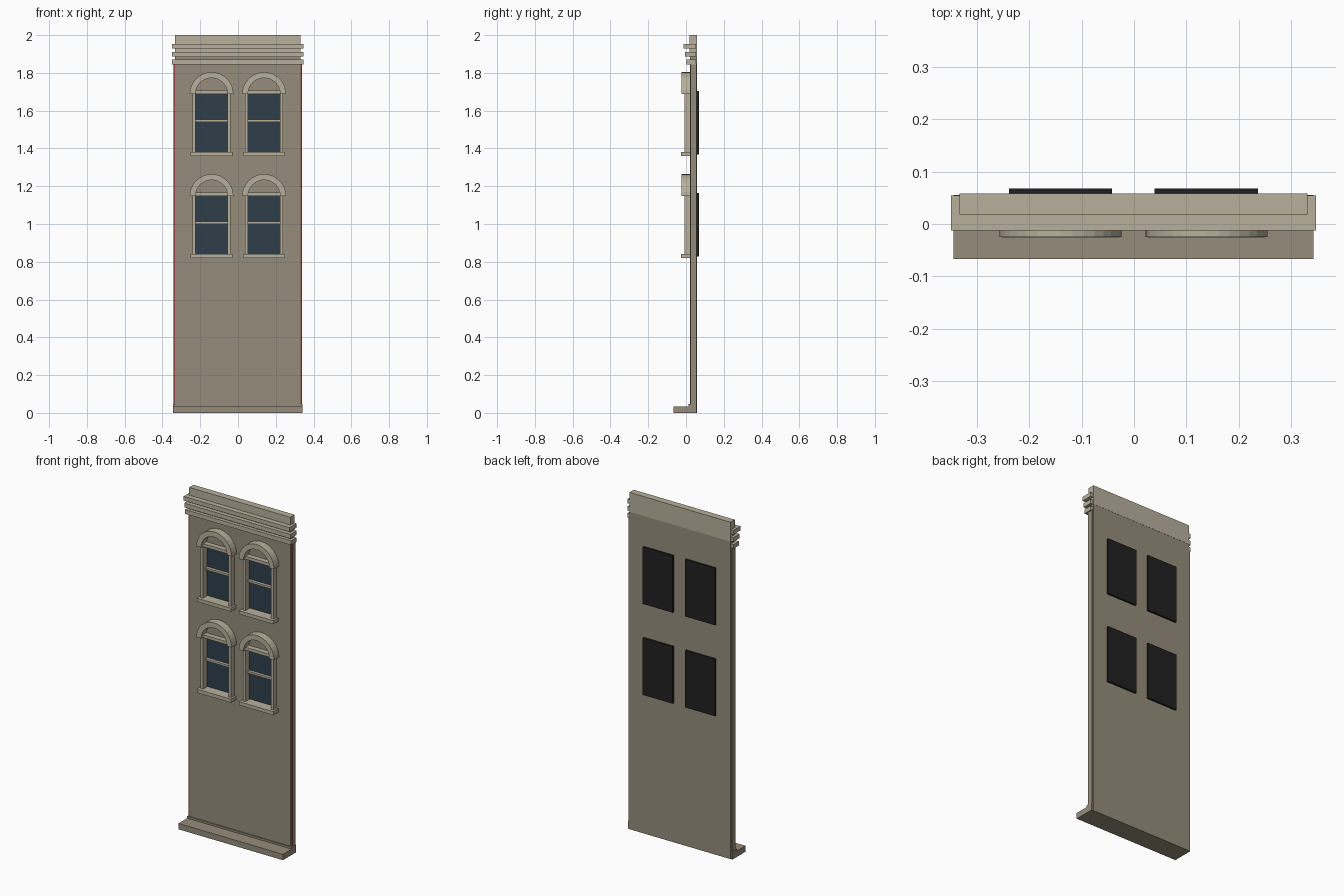
import bpy, bmesh, math

if "Cube" in bpy.data.objects:
    bpy.data.objects.remove(bpy.data.objects["Cube"])


def material(name, hex_rgb):
    """Flat material from an sRGB hex value."""
    lin = []
    for shift in (16, 8, 0):
        c = ((hex_rgb >> shift) & 255) / 255
        lin.append(c / 12.92 if c <= 0.04045 else ((c + 0.055) / 1.055) ** 2.4)
    m = bpy.data.materials.new(name)
    m.diffuse_color = (*lin, 1)
    m.use_nodes = True
    m.node_tree.nodes["Principled BSDF"].inputs["Base Color"].default_value = m.diffuse_color
    return m


STONE = material("wall stone", 0x968D7C)
TRIM = material("pale trim", 0xB8B09D)
GLASS = material("blue glass", 0x2F3F4B)
DARK = material("dark backing", 0x202020)
BRICK = material("red brick", 0x8A4A38)


def finish(bm, name, *mats):
    bmesh.ops.recalc_face_normals(bm, faces=bm.faces)
    mesh = bpy.data.meshes.new(name)
    bm.to_mesh(mesh)
    bm.free()
    obj = bpy.data.objects.new(name, mesh)
    bpy.context.collection.objects.link(obj)
    for m in mats:
        mesh.materials.append(m)
    return obj


def add_box(bm, x, y, z):
    """Add a box given its (min, max) range on each axis."""
    verts = bmesh.ops.create_cube(bm, size=1)["verts"]
    for v in verts:
        v.co = [r[0] if c < 0 else r[1] for c, r in zip(v.co, (x, y, z))]


def box(name, x, y, z, mat):
    bm = bmesh.new()
    add_box(bm, x, y, z)
    return finish(bm, name, mat)


def arch(name, cx, z, r_in, r_out, y, mat, steps=16):
    """Half ring with a rectangular section, standing on height z."""
    bm = bmesh.new()
    rings = []
    for i in range(steps + 1):
        a = math.pi * i / steps
        rings.append([bm.verts.new((cx + r * math.cos(a), yy, z + r * math.sin(a)))
                      for r, yy in ((r_in, y[0]), (r_out, y[0]), (r_out, y[1]), (r_in, y[1]))])
    for a, b in zip(rings, rings[1:]):
        for k in range(4):
            n = (k + 1) % 4
            bm.faces.new((a[k], a[n], b[n], b[k]))
    bm.faces.new(rings[0])
    bm.faces.new(rings[-1])
    return finish(bm, name, mat)


FRONT, BACK = 0.021, 0.057
HALF = 0.085                       # half width of a window opening
WINDOWS = [(cx, dz) for cx in (-0.14, 0.138) for dz in (0, -0.54)]

# Wall with four recessed window openings
wall = box("wall", (-0.333, 0.331), (FRONT, BACK), (0, 1.89), STONE)
bm = bmesh.new()
for cx, dz in WINDOWS:
    add_box(bm, (cx - HALF, cx + HALF), (-0.1, 0.045), (1.375 + dz, 1.695 + dz))
cutter = finish(bm, "opening_cutter", STONE)
cutter.hide_render = True
cut = wall.modifiers.new("openings", "BOOLEAN")
cut.operation = "DIFFERENCE"
cut.solver = "EXACT"
cut.object = cutter
bpy.context.view_layer.objects.active = wall
bpy.ops.object.modifier_apply(modifier=cut.name)
bpy.data.objects.remove(cutter)

# Edge strips: brick facing with stone outer sides
for side, x in (("left", (-0.342, -0.333)), ("right", (0.331, 0.340))):
    strip = box(side + "_edge_strip", x, (FRONT + 0.004, 0.055), (0.035, 1.85), BRICK)
    strip.data.materials.append(STONE)
    for p in strip.data.polygons:
        if abs(p.normal.x) > 0.5 or p.normal.y > 0.5:
            p.material_index = 1

# Base step and parapet
box("base_step", (-0.344, 0.342), (-0.067, 0.04), (0, 0.035), STONE)
box("base_trim", (-0.344, 0.342), (0.014, 0.055), (0, 0.046), STONE)
box("parapet", (-0.333, 0.331), (0.018, 0.058), (1.885, 2.0), TRIM)

# Cornice slabs, stepping out towards the top
for i, (y0, z0) in enumerate(((0.002, 1.845), (-0.005, 1.886), (-0.012, 1.929))):
    box(f"cornice_slab_{i + 1}", (-0.349, 0.347), (y0, 0.054), (z0, z0 + 0.025), TRIM)

# Windows
for i, (cx, dz) in enumerate(WINDOWS):
    n = f"_{i + 1}"
    lo, hi = 1.378 + dz, 1.688 + dz
    arch("arch_hood" + n, cx, hi, HALF, 0.116, (-0.025, FRONT), TRIM)
    box("lintel" + n, (cx - HALF, cx + HALF), (-0.010, 0.036), (hi, hi + 0.018), TRIM)
    box("sill" + n, (cx - 0.112, cx + 0.112), (-0.026, 0.036), (lo - 0.018, lo + 0.003), TRIM)
    for side, s in (("left", -1), ("right", 1)):
        xs = sorted((cx + s * (HALF - 0.001), cx + s * 0.101))
        box(f"{side}_jamb" + n, xs, (-0.008, FRONT + 0.001), (lo, hi), TRIM)
    box("meeting_rail" + n, (cx - HALF, cx + HALF), (0.016, 0.036), (1.541 + dz, 1.553 + dz), TRIM)
    box("glass" + n, (cx - HALF, cx + HALF), (0.034, 0.046), (lo, hi), GLASS)
    box("backing" + n, (cx - 0.0985, cx + 0.0985), (0.056, 0.068), (1.367 + dz, 1.705 + dz), DARK)
